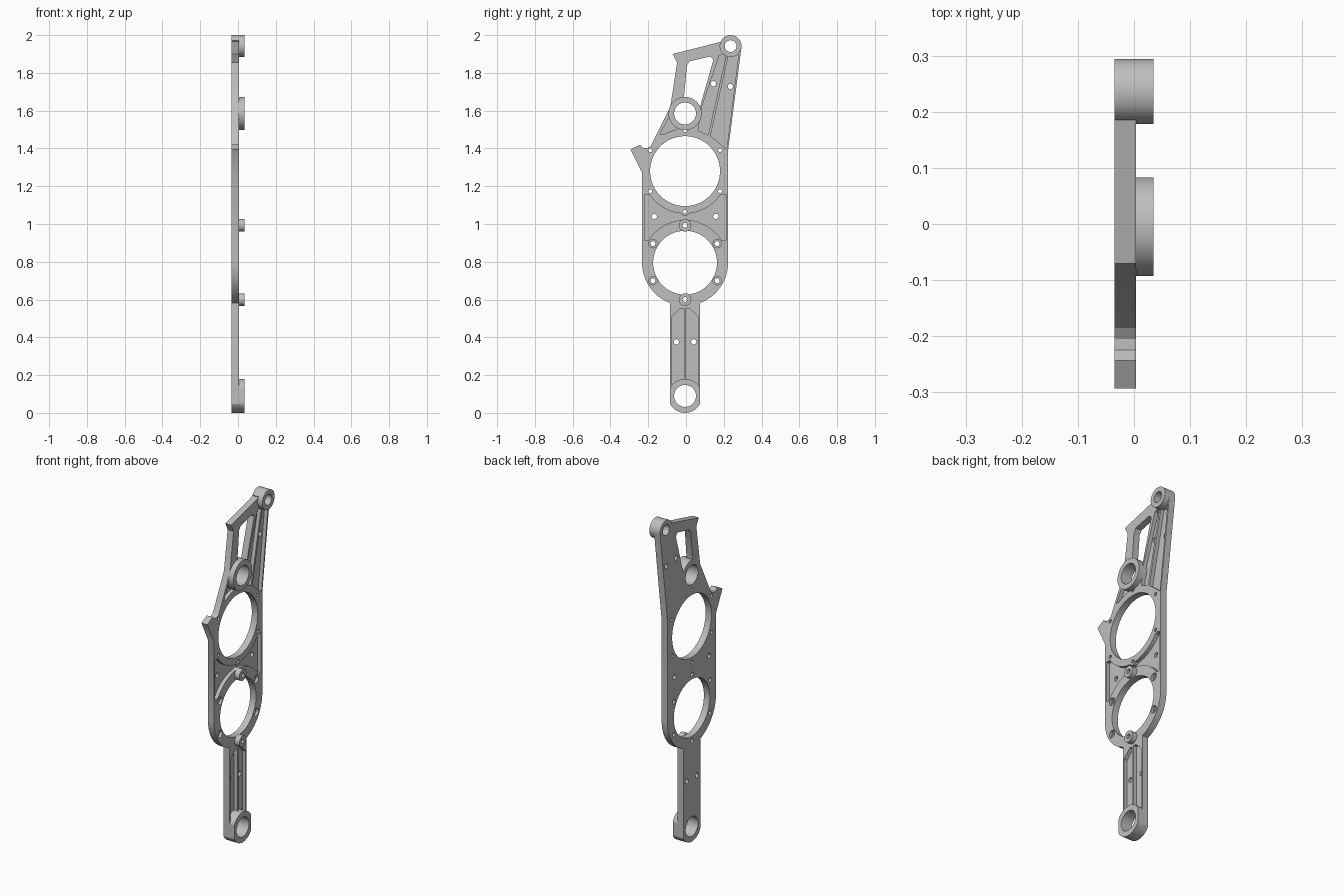
import bpy, bmesh, math

cube = bpy.data.objects.get("Cube")
if cube:
    bpy.data.objects.remove(cube, do_unlink=True)

C = -0.005                                # centreline in y
BACK, FACE, TOP, FLOOR = -0.035, 0.004, 0.035, -0.018
LOWER, UPPER = (C, 0.795), (C, 1.28)      # two large bores
LUG, MID, TIP = (C, 0.09), (C, 1.585), (0.236, 1.942)

metal = bpy.data.materials.new("light grey metal")
metal.use_nodes = True
metal.diffuse_color = (0.52, 0.52, 0.52, 1)
metal.node_tree.nodes["Principled BSDF"].inputs["Base Color"].default_value = (0.52, 0.52, 0.52, 1)


def arc(c, r, a0, a1, n=24):
    angles = [math.radians(a0 + (a1 - a0) * i / n) for i in range(n + 1)]
    return [(c[0] + r * math.cos(a), c[1] + r * math.sin(a)) for a in angles]


def circle(c, r, n=64):
    return arc(c, r, 0, 360, n)[:-1]


def finish(bm, name):
    bmesh.ops.recalc_face_normals(bm, faces=bm.faces)
    mesh = bpy.data.meshes.new(name)
    bm.to_mesh(mesh)
    bm.free()
    ob = bpy.data.objects.new(name, mesh)
    bpy.context.collection.objects.link(ob)
    mesh.materials.append(metal)
    return ob


def prism(name, loops, x0, x1):
    """Extrude closed (y, z) loops along x."""
    bm = bmesh.new()
    for loop in loops:
        a = [bm.verts.new((x0, y, z)) for y, z in loop]
        b = [bm.verts.new((x1, y, z)) for y, z in loop]
        bm.faces.new(a)
        bm.faces.new(b)
        for i in range(len(loop)):
            j = (i + 1) % len(loop)
            bm.faces.new((a[i], a[j], b[j], b[i]))
    return finish(bm, name)


def collar(name, outer, inner):
    """Raised ring standing on the plate face."""
    bm = bmesh.new()
    n = len(outer)
    rows = [[bm.verts.new((x, y, z)) for y, z in loop]
            for loop, x in ((outer, FACE), (outer, TOP), (inner, TOP), (inner, FACE))]
    for k in range(4):
        p, q = rows[k], rows[(k + 1) % 4]
        for i in range(n):
            j = (i + 1) % n
            bm.faces.new((p[i], p[j], q[j], q[i]))
    return finish(bm, name)


def smooth(ob):
    bpy.ops.object.select_all(action='DESELECT')
    ob.select_set(True)
    bpy.context.view_layer.objects.active = ob
    bpy.ops.object.shade_smooth_by_angle(angle=math.radians(30))


def cut(ob, cutter):
    """Subtract the cutter and discard it."""
    mod = ob.modifiers.new("cut", 'BOOLEAN')
    mod.operation, mod.solver, mod.object = 'DIFFERENCE', 'EXACT', cutter
    bpy.context.view_layer.objects.active = ob
    bpy.ops.object.modifier_apply(modifier=mod.name)
    bpy.data.objects.remove(cutter, do_unlink=True)


def mirrored(loop):
    return [(2 * C - y, z) for y, z in loop]


def both(y, z):
    return [(C - y, z), (C + y, z)]


# Plate outline, clockwise from the right of the lower bore
half, lug_r, body_r = 0.079, 0.09, 0.2275
lug_a = math.degrees(math.acos(half / lug_r))
neck_a = math.degrees(math.acos(half / body_r))
outline = arc(LOWER, body_r, 0, -neck_a)
outline += arc(LUG, lug_r, -lug_a, lug_a - 180)
outline += arc(LOWER, body_r, neck_a - 180, -180)
outline += [(-0.232, 1.27), (-0.293, 1.394), (-0.243, 1.42), (-0.225, 1.402),
            (-0.205, 1.402), (-0.185, 1.415), (-0.083, 1.62), (-0.047, 1.855),
            (-0.07, 1.90), (0.19, 1.966)]
outline += arc(TIP, 0.058, 150, -8)
outline += [(0.222, 1.385)]
plate = prism("main_plate", [outline], BACK, FACE)

# Small bolt holes around the upper bore
bolts = [(C, 1.497), (C, 1.065)] + both(0.185, 1.39) + both(0.185, 1.174)
studs = [(C, 0.993), (C, 0.6)]

# Lightening pockets, leaving rims around bores and bosses
shaft = [(C - 0.005, 0.15), (C - 0.072, 0.15), (C - 0.072, 0.505),
         (C - 0.025, 0.552), (C - 0.005, 0.552)]
pockets = [
    shaft, mirrored(shaft),
    [(-0.221, 0.915), (0.211, 0.915), (0.211, 1.155), (-0.221, 1.155)],
    [(-0.09, 1.565), (-0.138, 1.474), (-0.02, 1.474), (-0.02, 1.53)],
    [(0.176, 1.892), (0.214, 1.9), (0.117, 1.47), (0.06, 1.47), (0.083, 1.616)],
    [(0.228, 1.905), (0.28, 1.91), (0.215, 1.395), (0.13, 1.465)],
]
pocket_tool = prism("pocket_cutter", pockets, FLOOR, 0.1)
keep = [(LOWER, body_r - 0.001), (UPPER, 0.225), (MID, 0.088), (TIP, 0.058),
        (LUG, lug_r), (studs[0], 0.033)] + [(p, 0.022) for p in bolts]
for c, r in keep:
    cut(pocket_tool, prism("rim_keep", [circle(c, r)], -0.2, 0.2))
cut(plate, pocket_tool)

# Open window beside the middle boss
window = prism("window_cutter", [[(0.005, 1.84), (0.02, 1.862), (0.13, 1.887),
               (0.145, 1.87), (0.077, 1.63), (0.03, 1.6), (-0.014, 1.64)]], -0.1, 0.1)
cut(window, prism("boss_keep", [circle(MID, 0.088)], -0.2, 0.2))
cut(plate, window)

# Counterbores, then all through holes
screws = both(0.17, 0.896) + both(0.17, 0.70)
cut(plate, prism("counterbore_cutter", [circle(p, 0.022, 32) for p in screws], -0.012, 0.1))
holes = [circle(LOWER, 0.169, 96), circle(UPPER, 0.185, 96), circle(LUG, 0.058),
         circle(MID, 0.058), circle(TIP, 0.031)]
holes += [circle(p, 0.010, 24) for p in bolts]
holes += [circle(p, 0.013, 24) for p in screws + studs]
holes += [circle(p, 0.014, 24) for p in both(0.163, 1.04) + both(0.046, 0.376)
          + [(0.145, 1.743), (0.235, 1.728)]]
cut(plate, prism("hole_cutter", holes, -0.1, 0.1))
smooth(plate)

# Raised collars
lug_outer = [(max(C - half, min(C + half, y)), z) for y, z in circle(LUG, lug_r)]
smooth(collar("bottom_lug_collar", lug_outer, circle(LUG, 0.058)))
smooth(collar("middle_boss", circle(MID, 0.088), circle(MID, 0.058)))
smooth(collar("tip_boss", circle(TIP, 0.058), circle(TIP, 0.031)))
for name, p in zip(("upper_stud", "lower_stud"), studs):
    smooth(collar(name, circle(p, 0.033, 32), circle(p, 0.013, 32)))
